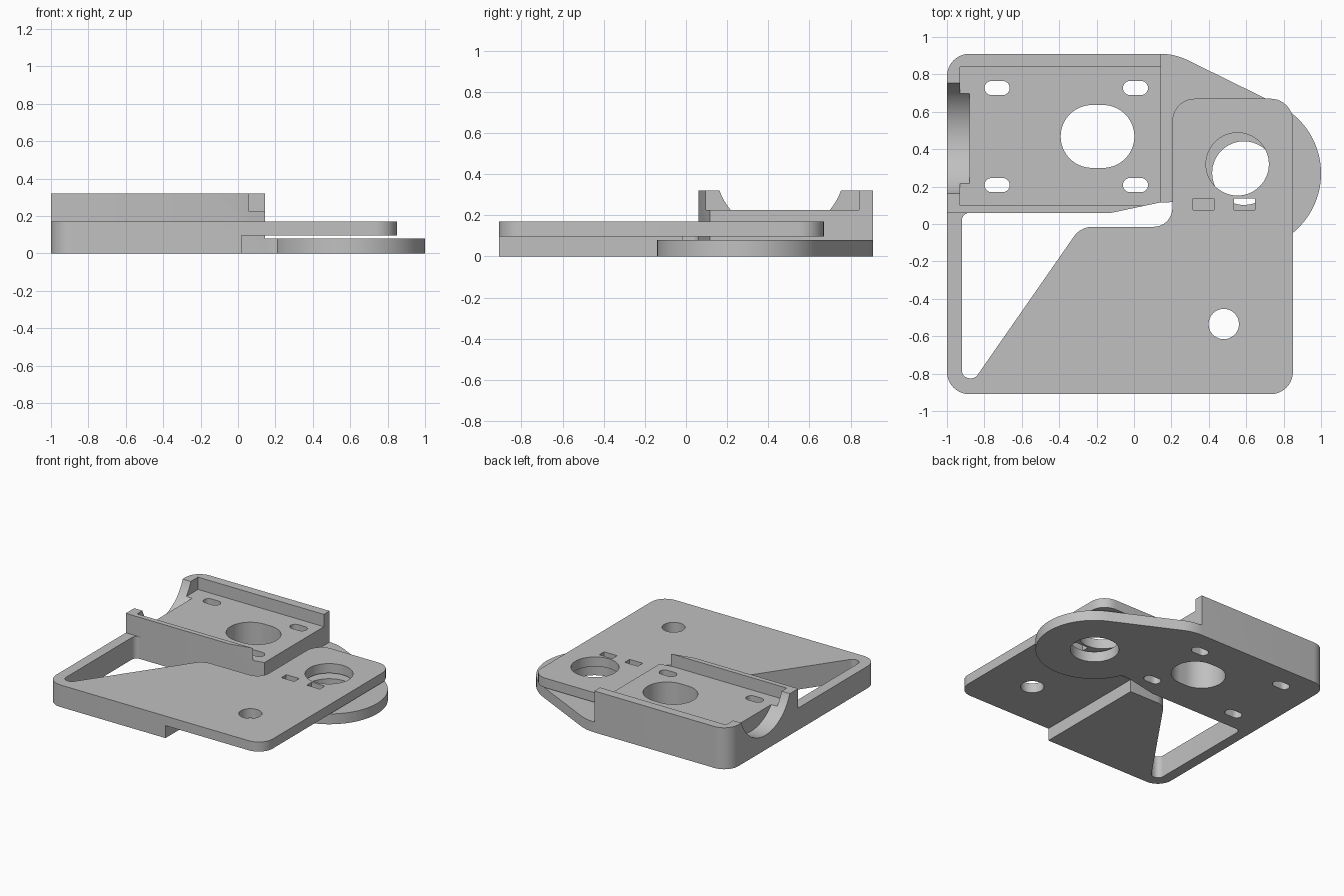
import bpy, bmesh, math
from mathutils import Vector

if "Cube" in bpy.data.objects:
    bpy.data.objects.remove(bpy.data.objects["Cube"])

grey = bpy.data.materials.new("plain grey")
grey.diffuse_color = (0.53, 0.53, 0.53, 1)
grey.use_nodes = True
grey.node_tree.nodes["Principled BSDF"].inputs["Base Color"].default_value = grey.diffuse_color


def rounded(corners, steps=10):
    """Outline from (x, y, radius) corners, filleting each one."""
    out = []
    for i, (x, y, r) in enumerate(corners):
        p = Vector((x, y))
        if r == 0:
            out.append(p)
            continue
        a = (Vector(corners[i - 1][:2]) - p).normalized()
        b = (Vector(corners[(i + 1) % len(corners)][:2]) - p).normalized()
        half = a.angle(b) / 2
        centre = p + (a + b).normalized() * (r / math.sin(half))
        s = p + a * (r / math.tan(half)) - centre
        e = p + b * (r / math.tan(half)) - centre
        sweep = s.angle_signed(e)
        a0 = math.atan2(s.y, s.x)
        for k in range(steps + 1):
            t = a0 - sweep * k / steps
            out.append(centre + r * Vector((math.cos(t), math.sin(t))))
    return out


def arc(cx, cy, r, a0, a1, n):
    return [Vector((cx + r * math.cos(math.radians(a0 + (a1 - a0) * k / n)),
                    cy + r * math.sin(math.radians(a0 + (a1 - a0) * k / n))))
            for k in range(n + 1)]


def prism(name, pts, z0, z1):
    clean = [p for i, p in enumerate(pts) if (p - pts[i - 1]).length > 1e-4]
    bm = bmesh.new()
    face = bm.faces.new([bm.verts.new((p.x, p.y, z0)) for p in clean])
    top = bmesh.ops.extrude_face_region(bm, geom=[face])["geom"]
    verts = [g for g in top if isinstance(g, bmesh.types.BMVert)]
    bmesh.ops.translate(bm, verts=verts, vec=(0, 0, z1 - z0))
    bmesh.ops.recalc_face_normals(bm, faces=bm.faces)
    me = bpy.data.meshes.new(name)
    bm.to_mesh(me)
    bm.free()
    ob = bpy.data.objects.new(name, me)
    bpy.context.collection.objects.link(ob)
    me.materials.append(grey)
    return ob


def box(x0, x1, y0, y1, z0, z1):
    return prism("box", rounded([(x0, y0, 0), (x1, y0, 0), (x1, y1, 0), (x0, y1, 0)]), z0, z1)


def slot(cx, cy, r, half=0.0):
    """Through cutter: a round hole, stretched along x by half each way."""
    pts = arc(cx + half, cy, r, -90, 90, 32) + arc(cx - half, cy, r, 90, 270, 32)
    return prism("slot", pts, -0.2, 0.6)


def combine(ob, tool, operation="DIFFERENCE"):
    m = ob.modifiers.new("combine", "BOOLEAN")
    m.object, m.operation, m.solver = tool, operation, "EXACT"
    bpy.context.view_layer.objects.active = ob
    bpy.ops.object.modifier_apply(modifier=m.name)
    bpy.data.objects.remove(tool)


# Motor mount: tall tray with a slanted front right edge
mount = prism("motor_mount", rounded([
    (-1, 0.06, 0), (-0.12, 0.06, 0), (0.145, 0.116, 0),
    (0.145, 0.91, 0), (-1, 0.91, 0.12)]), 0, 0.32)
combine(mount, box(-0.93, 0.3, 0.098, 0.84, 0.225, 0.5))

# Round notch in the left wall for the motor body
notch = prism("notch", arc(0, 0, 0.314, 0, 360, 96)[:-1], -0.12, 0.12)
notch.rotation_euler = (0, math.pi / 2, 0)
notch.location = (-1.0, 0.458, 0.427)
bpy.context.view_layer.update()
combine(mount, notch)

# Lower pivot plate: disc blended into the mount
pivot = prism("pivot_plate",
              [Vector((0.05, 0.3)), Vector((0.145, 0.116))]
              + arc(0.59, 0.27, 0.41, 202, 424, 64)
              + arc(0.141, 0.58, 0.33, 64, 90, 10)
              + [Vector((0.05, 0.91))], 0, 0.08)
combine(mount, pivot, "UNION")

# Mount holes: shaft opening, four screw slots, pivot bore
combine(mount, slot(-0.195, 0.468, 0.168, 0.029))
for x in (-0.732, 0.008):
    for y in (0.208, 0.727):
        combine(mount, slot(x, y, 0.038, 0.029))
combine(mount, slot(0.588, 0.272, 0.17))

# Carrier plate: left strip, front web and raised arm in one outline
carrier = prism("carrier_plate", rounded([
    (-1, -0.91, 0.12), (0.85, -0.91, 0.12), (0.85, 0.67, 0.12),
    (0.205, 0.67, 0.12), (0.205, -0.015, 0.1), (-0.285, -0.015, 0.12),
    (-0.849, -0.825, 0.042), (-0.92, -0.825, 0.042),
    (-0.92, 0.06, 0.04), (-0.88, 0.06, 0), (-1, 0.06, 0)]), 0, 0.17)
combine(carrier, box(0.018, 1.2, -1.2, 1.2, -0.2, 0.096))

# Carrier holes: bearing seat, screw hole, two tie slots
combine(carrier, slot(0.553, 0.32, 0.168))
combine(carrier, slot(0.48, -0.535, 0.081))
for x in (0.372, 0.59):
    combine(carrier, box(x - 0.056, x + 0.056, 0.076, 0.136, -0.1, 0.5))

for ob in (mount, carrier):
    bpy.ops.object.select_all(action="DESELECT")
    ob.select_set(True)
    bpy.context.view_layer.objects.active = ob
    bpy.ops.object.shade_smooth_by_angle(angle=math.radians(30))
